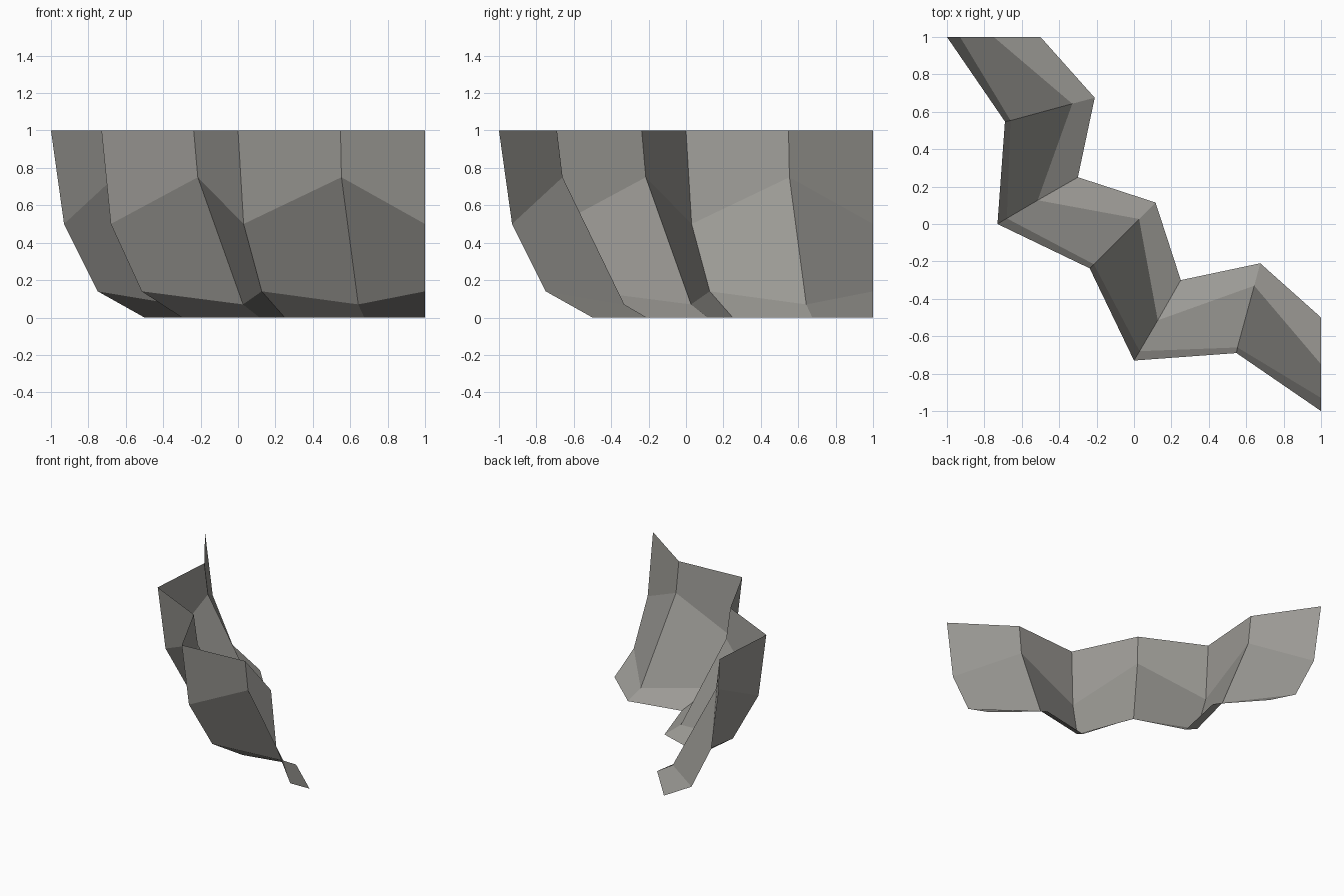
import bpy
import bmesh

cube = bpy.data.objects.get("Cube")
if cube:
    bpy.data.objects.remove(cube, do_unlink=True)

# Plain rock material
rock = bpy.data.materials.new("warm_grey_rock")
rock.use_nodes = True
colour = (0.33, 0.322, 0.3, 1.0)
rock.diffuse_color = colour
bsdf = next(n for n in rock.node_tree.nodes if n.type == "BSDF_PRINCIPLED")
bsdf.inputs["Base Color"].default_value = colour
bsdf.inputs["Roughness"].default_value = 0.9

# Vertical profiles, foot to rim, for half of the zigzag; the last is the middle
half = [
    [(-0.50, 1.00, 0), (-0.75, 1.00, 0.14), (-0.93, 1.00, 0.50), (-1.00, 1.00, 1)],
    [(-0.21, 0.675, 0), (-0.33, 0.643, 0.07), (-0.66, 0.553, 0.75), (-0.69, 0.548, 1)],
    [(-0.30, 0.25, 0), (-0.515, 0.127, 0.14), (-0.68, 0.03, 0.50), (-0.73, 0, 1)],
    [(0.115, 0.115, 0), (0.027, 0.027, 0.07), (-0.215, -0.215, 0.75), (-0.237, -0.237, 1)],
]

# The other half mirrors across the diagonal, swapping x and y
columns = half + [[(y, x, z) for x, y, z in col] for col in reversed(half[:-1])]

# Skin neighbouring profiles with quads facing the sloping foot
bm = bmesh.new()
grid = [[bm.verts.new(p) for p in col] for col in columns]
for a, b in zip(grid, grid[1:]):
    for i in range(len(a) - 1):
        bm.faces.new((a[i], a[i + 1], b[i + 1], b[i]))

mesh = bpy.data.meshes.new("cliff_wall")
bm.to_mesh(mesh)
bm.free()
mesh.materials.append(rock)
wall = bpy.data.objects.new("cliff_wall", mesh)
bpy.context.collection.objects.link(wall)
